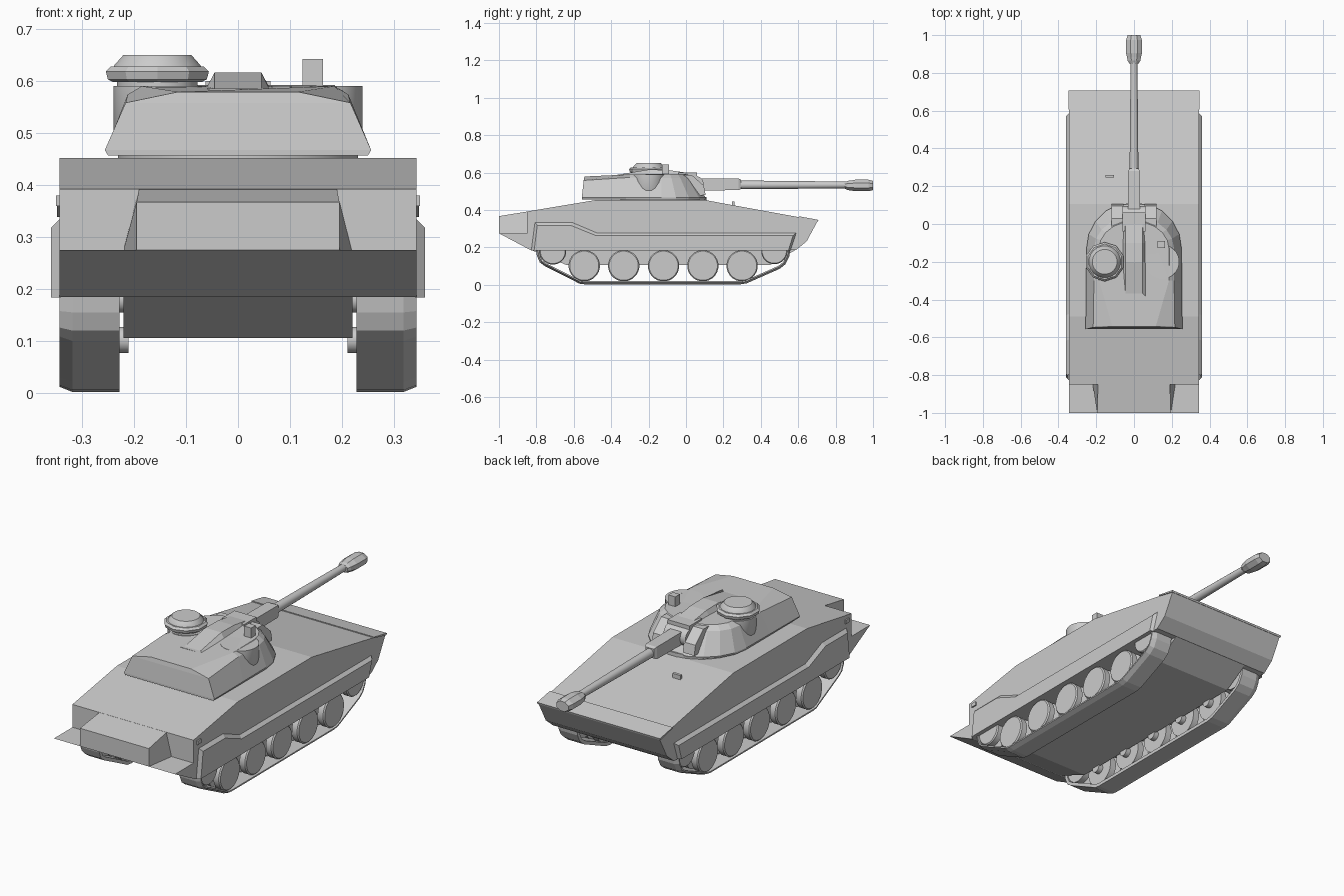
import bpy, bmesh
from math import sin, cos, pi, radians
from mathutils import Vector

if "Cube" in bpy.data.objects:
    bpy.data.objects.remove(bpy.data.objects["Cube"])


def loft(name, rings, closed=True, mirror=False, caps=True):
    """Skin a list of equal-length point rings."""
    bm = bmesh.new()
    rows = [[bm.verts.new(p) for p in r] for r in rings]
    n = len(rows[0])
    for a, b in zip(rows, rows[1:]):
        for i in range(n if closed else n - 1):
            j = (i + 1) % n
            bm.faces.new((a[i], a[j], b[j], b[i]))
    if caps:
        bm.faces.new(rows[0][::-1])
        bm.faces.new(rows[-1])
    bmesh.ops.recalc_face_normals(bm, faces=bm.faces)
    me = bpy.data.meshes.new(name)
    bm.to_mesh(me)
    bm.free()
    ob = bpy.data.objects.new(name, me)
    bpy.context.collection.objects.link(ob)
    if mirror:
        ob.modifiers.new("mirror", "MIRROR")
    return ob


def extrude_x(name, profile, x0, x1, mirror=False):
    return loft(name, [[(x, y, z) for y, z in profile] for x in (x0, x1)], mirror=mirror)


def box(name, x0, x1, y0, y1, z0, z1, mirror=False):
    return extrude_x(name, [(y0, z0), (y1, z0), (y1, z1), (y0, z1)], x0, x1, mirror)


def lathe(name, steps, origin, axis, segs=24, mirror=False, scale=(1, 1), smooth=True):
    """Turn (distance, radius) steps around an axis letter."""
    o, rings = Vector(origin), []
    for d, r in steps:
        ring = []
        for k in range(segs):
            t = 2 * pi * (k + 0.5) / segs
            u, v = r * cos(t) * scale[0], r * sin(t) * scale[1]
            ring.append(o + Vector({"x": (d, u, v), "y": (u, d, v), "z": (u, v, d)}[axis]))
        rings.append(ring)
    ob = loft(name, rings, mirror=mirror)
    if smooth:
        bpy.context.view_layer.objects.active = ob
        bpy.ops.object.select_all(action="DESELECT")
        ob.select_set(True)
        bpy.ops.object.shade_smooth_by_angle(angle=radians(30))
    return ob


# Upper hull with the notched stern wedge
extrude_x("upper_hull", [(-.85, .392), (-.49, .452), (.107, .452), (.705, .343), (.645, .232),
                         (.587, .185), (-.83, .185), (-1, .275), (-.85, .275)], -.343, .343)

# Central stern box between the notches
loft("stern_box", [[(-.195, -1, .275), (.195, -1, .275), (.195, -1, .367), (-.195, -1, .367)],
                   [(-.22, -.84, .275), (.22, -.84, .275), (.19, -.84, .393), (-.19, -.84, .393)]])

# Nose plate
extrude_x("nose_plate", [(.605, .36), (.605, .366), (.708, .347), (.705, .338)], -.348, .348)

# Belly between the tracks
extrude_x("belly", [(-.83, .187), (-.64, .106), (.45, .106), (.587, .187)], -.22, .22)

# Side skirts with sloped edges
skirt = [(-.83, .184), (-.81, .337), (-.61, .337), (-.475, .28), (.592, .28), (.56, .184)]
skirt_face = [(-.812, .184), (-.795, .318), (-.617, .318), (-.482, .263), (.572, .263), (.548, .184)]
loft("side_skirt", [[(.34, y, z) for y, z in skirt], [(.359, y, z) for y, z in skirt_face]], mirror=True)

# Small hull fittings
box("side_lug", .34, .35, -.825, -.795, .36, .38, mirror=True)
box("deck_handle", -.15, -.105, .245, .26, .42, .446)

# Track bands: a chamfered section swept along the lower run
path = [(-.805, .2), (-.797, .155), (-.782, .12), (-.755, .1), (-.6, .022), (-.57, .006), (-.54, .002),
        (.29, .002), (.325, .008), (.5, .085), (.532, .11), (.552, .15), (.56, .2)]
section = [(.228, 0), (.318, 0), (.343, .01), (.343, .017), (.228, .017)]
rings = []
for i, (y, z) in enumerate(path):
    a, b = path[max(i - 1, 0)], path[min(i + 1, len(path) - 1)]
    t = Vector((b[0] - a[0], b[1] - a[1])).normalized()
    rings.append([(x, y - t.y * d, z + t.x * d) for x, d in section])
loft("track", rings, mirror=True)

# Road wheels: paired discs joined by a thin hub reaching the hull
def wheel(name, y, z, r):
    lathe(name, [(.21, .025), (.236, .025), (.236, r), (.27, r), (.272, .03), (.298, .03),
                 (.3, r), (.33, r), (.336, r * .93)], (0, y, z), "x", 24, mirror=True)

for i, y in enumerate((-.544, -.333, -.12, .09, .3)):
    wheel(f"road_wheel_{i + 1}", y, .102, .084)
wheel("drive_wheel", -.712, .18, .072)
wheel("idler_wheel", .472, .18, .07)

# Turret ring
lathe("turret_ring", [(.445, .232), (.47, .232)], (0, -.12, 0), "z", 32)

# Turret shell: base, shoulder and roof outlines
def outline(rear, side, rx, ry, z):
    half = [rear, side]
    for a in (0, 18, 36, 54, 72):
        t = radians(a)
        half.append((rx * cos(t), -.13 + ry * sin(t), z))
    return half + [(-x, y, h) for x, y, h in reversed(half)]

loft("turret_shell", [
    outline((.25, -.557, .457), (.25, -.32, .457), .25, .245, .457),
    outline((.256, -.557, .467), (.254, -.32, .467), .252, .247, .467),
    outline((.216, -.547, .558), (.212, -.3, .574), .212, .17, .57),
    outline((.115, -.543, .579), (.185, -.3, .59), .185, .145, .592)])

# Round cheeks on the turret sides
lathe("turret_cheek", [(.49, .082), (.505, .09), (.59, .09)], (.15, -.2, 0), "z", 24, mirror=True)

# Roof ridge above the gun breech
ridge = [(-.385, .585, .582), (-.2, .588, .616), (-.1, .588, .614), (.02, .58, .597)]
loft("roof_ridge", [[(-.06, y, lo), (.06, y, lo), (.045, y, hi), (-.045, y, hi)] for y, lo, hi in ridge])

# Gun mount: cheek blocks, trunnion and cover
extrude_x("mount_cheek", [(-.02, .47), (.105, .48), (.095, .53), (.03, .588), (-.02, .588)],
          .055, .12, mirror=True)
lathe("trunnion", [(-.062, .045), (.062, .045)], (0, .05, .537), "x", 16)
box("mount_cover", -.062, .062, -.04, .06, .57, .6)

# Gun: square sleeve, barrel and flattened muzzle brake
lathe("gun_sleeve", [(.05, .046), (.28, .044), (.295, .034)], (0, 0, .537), "y", 4, smooth=False)
lathe("gun_barrel", [(.25, .024), (.5, .022), (.87, .018)], (0, 0, .534), "y", 16)
lathe("muzzle_brake", [(.85, .021), (.865, .028), (.885, .031), (.905, .035), (.975, .035), (1, .028)],
      (0, 0, .531), "y", 8, scale=(1.3, .95), smooth=False)

# Commander cupola with faceted vision ring
cupola = (-.155, -.2, 0)
lathe("cupola_base", [(.58, .078), (.603, .078)], cupola, "z", 24)
lathe("cupola_ring", [(.598, .09), (.603, .1), (.618, .104), (.628, .094)], cupola, "z", 10, smooth=False)
lathe("cupola_hatch", [(.622, .086), (.63, .084), (.65, .066)], cupola, "z", 20)

# Periscope sight
box("sight", .124, .163, -.127, -.09, .58, .642)
